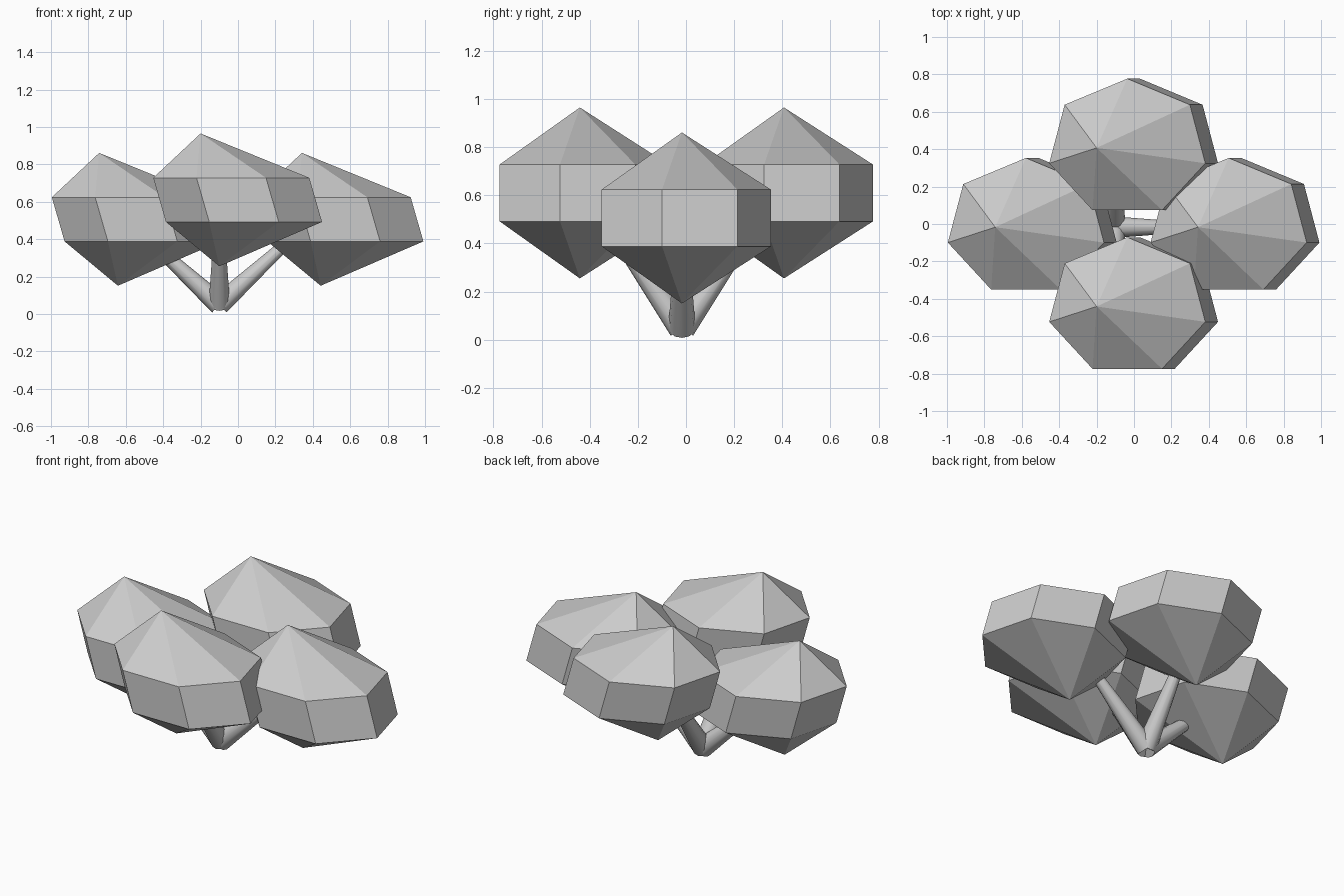
import bpy, bmesh, math
from mathutils import Vector

if "Cube" in bpy.data.objects:
    bpy.data.objects.remove(bpy.data.objects["Cube"])

CX, CY = -0.1, -0.017      # trunk axis


def foliage(name, dx, dy, dz):
    """Seven-sided leaning clump: two rings and two off-centre points."""
    bm = bmesh.new()

    def ring(cx, z):
        return [bm.verts.new((cx + dx + 0.428 * math.sin(2 * math.pi * i / 7),
                              CY + dy + 0.37 * math.cos(2 * math.pi * i / 7),
                              z + dz)) for i in range(7)]

    up, low = ring(-0.036, 0.728), ring(0.032, 0.492)
    top = bm.verts.new((-0.2 + dx, CY + dy, 0.965 + dz))
    bottom = bm.verts.new((-0.1 + dx, CY + dy, 0.255 + dz))
    for i in range(7):
        j = (i + 1) % 7
        bm.faces.new((top, up[j], up[i]))
        bm.faces.new((up[i], up[j], low[j], low[i]))
        bm.faces.new((bottom, low[i], low[j]))
    bmesh.ops.recalc_face_normals(bm, faces=bm.faces)
    me = bpy.data.meshes.new(name)
    bm.to_mesh(me)
    bm.free()
    bpy.context.collection.objects.link(bpy.data.objects.new(name, me))


def branch(name, dx, dy, z):
    """Tapered stem from the shared base into a clump."""
    a = Vector((CX, CY, 0.05))
    b = Vector((CX + dx, CY + dy, z))
    d = b - a
    bpy.ops.mesh.primitive_cone_add(vertices=12, radius1=0.057, radius2=0.015,
                                    depth=d.length, location=(a + b) / 2,
                                    rotation=d.to_track_quat('Z', 'Y').to_euler())
    ob = bpy.context.object
    ob.name = name
    bpy.ops.object.shade_smooth_by_angle(angle=math.radians(40))


# Four clumps, each on its own branch; the side pair sits lower
for side, dx, dy, dz in (("front", 0, -0.424, 0), ("back", 0, 0.424, 0),
                         ("left", -0.542, 0, -0.104), ("right", 0.542, 0, -0.104)):
    foliage(side + "_foliage", dx, dy, dz)
    branch(side + "_branch", dx, dy, 0.65 + dz)
